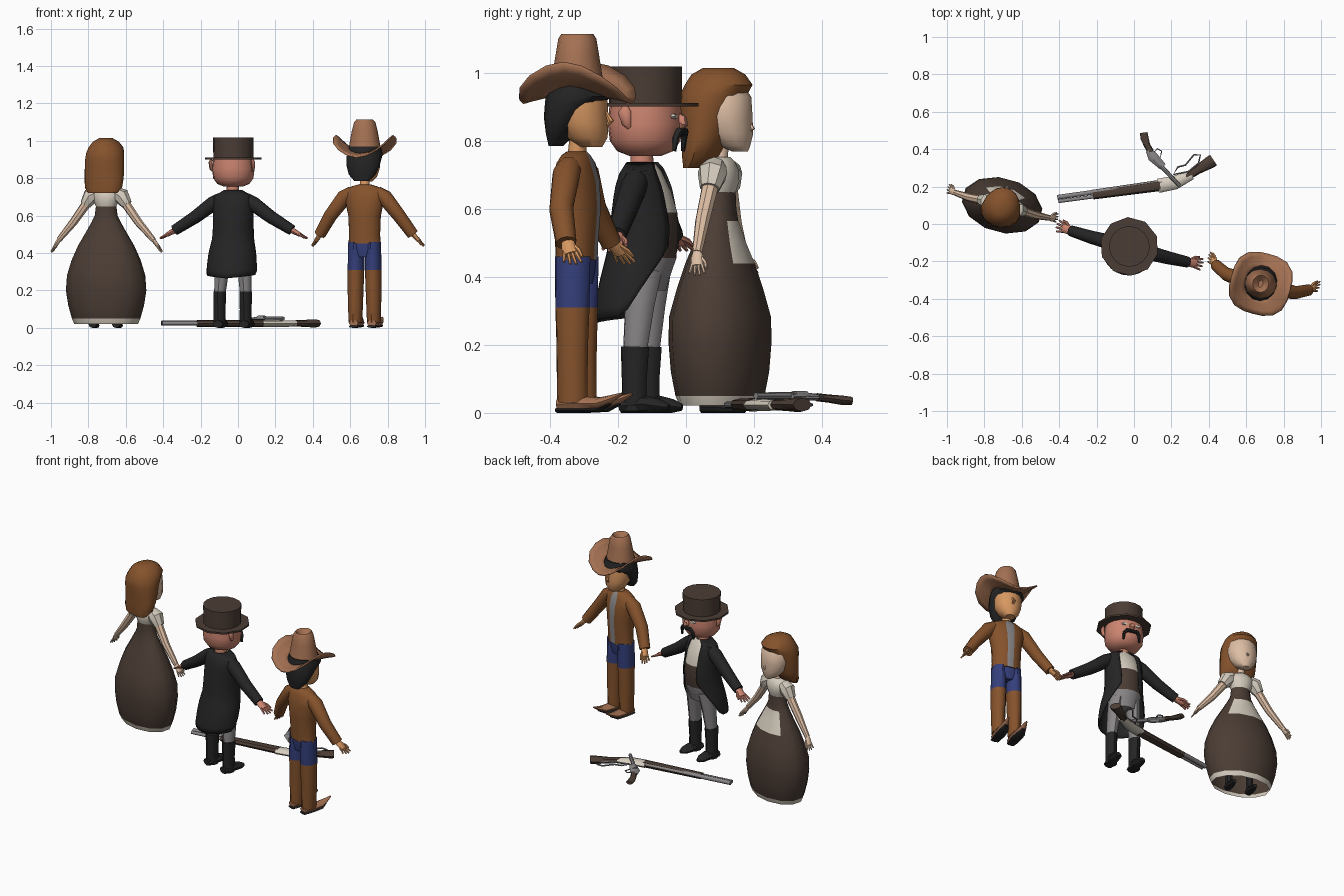
import bpy, bmesh, math
from mathutils import Vector, Matrix

COLOURS = {
    "dark_brown": (.070, .046, .035), "black": (.018, .018, .019), "brown": (.235, .085, .025),
    "tan": (.37, .165, .085), "pink": (.60, .23, .16), "fair_skin": (.72, .51, .37),
    "warm_skin": (.68, .31, .12), "off_white": (.66, .60, .51), "grey": (.25, .235, .24),
    "blue": (.035, .05, .20)}
MATS = {}
for k, c in COLOURS.items():
    MATS[k] = bpy.data.materials.new(k)
    MATS[k].diffuse_color = (*c, 1)

M = Matrix.Identity(4)   # placement of the figure being built


def place(x, y):
    return Matrix.Translation((x, y, 0)) @ Matrix.Rotation(math.radians(-15), 4, 'Z')


def build(name, verts, faces, mat, thick=0):
    """Mesh from local points; mat is a colour or a rule on the face centre."""
    me = bpy.data.meshes.new(name)
    me.from_pydata([tuple(v) for v in verts], [], faces)
    bm = bmesh.new()
    bm.from_mesh(me)
    bmesh.ops.recalc_face_normals(bm, faces=bm.faces)
    bm.to_mesh(me)
    bm.free()
    slots = []
    for p in me.polygons:
        k = mat if isinstance(mat, str) else mat(p.center)
        if k not in slots:
            slots.append(k)
            me.materials.append(MATS[k])
        p.material_index = slots.index(k)
    me.transform(M)
    ob = bpy.data.objects.new(name, me)
    bpy.context.collection.objects.link(ob)
    if thick:
        m = ob.modifiers.new("thickness", 'SOLIDIFY')
        m.thickness, m.offset = thick, 0
    return ob


def skin(name, rings, mat, caps=True, closed=False):
    n, k = len(rings[0]), len(rings)
    f = [(i * n + j, i * n + (j + 1) % n, (i + 1) % k * n + (j + 1) % n, (i + 1) % k * n + j)
         for i in range(k if closed else k - 1) for j in range(n)]
    if caps and not closed:
        f += [tuple(range(n)), tuple(range((k - 1) * n, k * n))]
    return build(name, [v for r in rings for v in r], f, mat)


def loft(name, rows, mat, n=12, caps=True, x=0):
    """Stacked ellipses: rows of (z, rx, ry, cy); one face looks straight to +y."""
    ang = [math.pi / 2 + (j + .5) * math.tau / n for j in range(n)]
    return skin(name, [[(x + rx * math.cos(a), cy + ry * math.sin(a), z) for a in ang]
                       for z, rx, ry, cy in rows], mat, caps)


def tube(name, pts, radii, mat, n=8, ref=(0, 1, 0), closed=False):
    """Sweep along points; radius is a number or (along ref, across)."""
    pts, k, rings = [Vector(p) for p in pts], len(pts), []
    for i, p in enumerate(pts):
        a0 = pts[(i - 1) % k] if closed or i else p
        a1 = pts[(i + 1) % k] if closed or i < k - 1 else p
        t = (a1 - a0).normalized()
        u = Vector(ref)
        u = (u - t * u.dot(t)).normalized()
        w = t.cross(u)
        r = radii[i] if isinstance(radii, list) else radii
        ra, rb = r if isinstance(r, tuple) else (r, r)
        rings.append([p + u * ra * math.cos(j * math.tau / n) + w * rb * math.sin(j * math.tau / n)
                      for j in range(n)])
    return skin(name, rings, mat, closed=closed)


def hand(name, s, wrist, tip, mat, w=.02):
    a, b = Vector((s * wrist[0], *wrist[1:])), Vector((s * tip[0], *tip[1:]))
    d = b - a
    tube(name + "_palm", [a, a + d * .25, a + d * .6], [(w * .7, w * .6), (w, w * .6), (w, w * .45)], mat)
    for i in range(4):
        o = Vector((0, (i - 1.5) * w * .5, 0))
        tube(f"{name}_finger", [a + d * .5 + o, a + d * (1 if i in (1, 2) else .92) + o * 1.6],
             [w * .3, w * .2], mat, 6)
    y = Vector((0, w, 0))
    tube(name + "_thumb", [a + d * .15 + y * .4, a + d * .45 + y * 1.3, a + d * .7 + y * 1.5],
         [w * .35, w * .32, w * .2], mat, 6)


SIDES = ((-1, "left"), (1, "right"))

# ---------- woman in long dress ----------
M = place(-.705, .10)


def dress_rule(c):
    if c.z < .05 or (.44 < c.z < .565 and c.y > .7 * abs(c.x)):
        return "off_white"          # hem trim and apron
    return "dark_brown"


loft("dress_skirt", [(.022, .175, .115, 0), (.05, .187, .127, 0), (.12, .207, .14, 0), (.2, .22, .146, 0),
                     (.28, .214, .146, 0), (.36, .19, .124, 0), (.44, .154, .098, 0), (.50, .118, .074, 0),
                     (.565, .08, .052, 0), (.60, .062, .047, 0), (.655, .055, .045, 0)],
     dress_rule, caps=False)
loft("blouse", [(.645, .054, .044, 0), (.68, .068, .056, 0), (.715, .078, .053, 0), (.74, .062, .042, 0),
                (.752, .03, .03, 0)], "off_white")
loft("woman_neck", [(.73, .03, .03, 0), (.755, .023, .023, 0), (.80, .023, .023, .005)], "fair_skin", 10)
loft("woman_face", [(.768, .022, .022, .062), (.785, .05, .045, .045), (.82, .075, .07, .028),
                    (.87, .088, .08, .016), (.93, .085, .08, .012), (.965, .06, .06, .005)], "fair_skin", 14)
tube("woman_nose", [(0, .082, .865), (0, .098, .835), (0, .085, .825)], [.004, .009, .005], "fair_skin", 6, (1, 0, 0))
loft("woman_hair", [(.72, .08, .03, -.075), (.75, .103, .055, -.055), (.80, .108, .07, -.042),
                    (.85, .109, .08, -.035), (.90, .108, .09, -.03), (.935, .104, .099, -.02),
                    (.965, .094, .10, -.004), (.995, .07, .08, -.005), (1.015, .035, .045, -.005)], "brown", 14)
for s, side in SIDES:
    tube(f"{side}_puff_sleeve", [(s * .05, 0, .725), (s * .085, 0, .705), (s * .115, 0, .66)],
         [.032, .045, .03], "off_white")
    tube(f"woman_{side}_arm", [(s * .09, 0, .69), (s * .18, -.005, .565), (s * .262, 0, .47)],
         [.026, .022, .015], "fair_skin")
    hand(f"woman_{side}_hand", s, (.26, 0, .473), (.305, .012, .405), "fair_skin", .019)
    tube(f"woman_{side}_shoe", [(s * .065, -.04, .018), (s * .065, .0, .018), (s * .065, .06, .012)],
         [(.018, .022), (.018, .026), (.012, .012)], "black", 8, (0, 0, 1))
    tube(f"woman_{side}_ankle", [(s * .065, -.02, .02), (s * .065, -.02, .14)], .022, "black")

# ---------- stout man in tail coat ----------
M = place(-.025, -.12)
loft("top_hat_crown", [(.905, .107, .107, 0), (1.018, .109, .109, 0)], "dark_brown", 16)
loft("top_hat_brim", [(.901, .157, .157, 0), (.911, .157, .157, 0)], "dark_brown", 10)
loft("man_head", [(.755, .05, .045, .0), (.77, .086, .083, .0), (.80, .108, .104, 0), (.85, .114, .11, 0),
                  (.905, .107, .105, 0)], "pink", 16)
loft("man_neck", [(.71, .038, .036, -.01), (.77, .032, .032, -.01)], "pink", 10)
tube("man_nose", [(0, .098, .878), (0, .112, .862), (0, .114, .85), (0, .105, .838)],
     [.006, .016, .017, .008], "pink", 8, (1, 0, 0))


def body_rule(c):
    if c.z < .45:
        return "grey"
    return "off_white" if c.z > .585 and c.y > 0 and abs(c.x) < .05 else "dark_brown"


loft("vest_and_shirt", [(.36, .075, .06, 0), (.40, .088, .072, 0), (.455, .1, .088, .003), (.54, .1, .094, .003),
                        (.59, .098, .092, .002), (.65, .094, .075, 0), (.71, .08, .052, -.005),
                        (.732, .035, .036, -.005)], body_rule, 14)
COAT = [(.735, .045, .045, -.008), (.715, .1, .058, -.008), (.66, .107, .08, -.005), (.55, .106, .1, 0),
        (.48, .109, .102, -.005), (.40, .126, .107, -.02), (.32, .133, .115, -.03), (.25, .131, .122, -.032)]


def coat_point(a, z):
    """a is the angle from the back, z picks an interpolated ellipse."""
    for p, q in zip(COAT, COAT[1:]):
        if z >= q[0]:
            break
    f = (z - p[0]) / (q[0] - p[0])
    rx, ry, cy = (p[i] + f * (q[i] - p[i]) for i in (1, 2, 3))
    return (rx * math.sin(a), cy - ry * math.cos(a), z)


# tail coat: open front, hem rising in a curve towards the front
cols, rows, verts = 22, 14, []
for i in range(rows + 1):
    for j in range(cols + 1):
        a = math.radians(150) * (2 * j / cols - 1)
        t = abs(a) / math.pi
        hem = .265 + .04 * t if t < .5 else .285 + .62 * (t - .5)
        verts.append(coat_point(a, .735 + (hem - .735) * i / rows))
w = cols + 1
build("tail_coat", verts, [(i * w + j, i * w + j + 1, (i + 1) * w + j + 1, (i + 1) * w + j)
                           for i in range(rows) for j in range(cols)], "black", .007)
for s, side in SIDES:
    tube(f"coat_{side}_sleeve", [(s * .07, -.005, .69), (s * .11, -.005, .665), (s * .21, -.005, .592),
                                 (s * .325, 0, .522)], [.034, .04, .035, .029], "black", 10)
    hand(f"man_{side}_hand", s, (.315, 0, .527), (.405, .008, .478), "pink", .025)
    tube(f"man_{side}_ear", [(s * .112, -.03, .90), (s * .118, -.032, .885), (s * .116, -.025, .85), (s * .11, -.02, .838)],
         [(.010, .008), (.02, .010), (.014, .009), (.006, .005)], "pink")
    tube(f"{side}_eye", [(s * .04, .094, .872), (s * .04, .105, .872)], [(.008, .018), (.007, .016)],
         "off_white", 8, (0, 0, 1))
    tube(f"moustache_{side}", [(0, .113, .826), (s * .03, .112, .828), (s * .046, .106, .81), (s * .05, .102, .77)],
         [.010, .012, .010, .006], "black", 8)
    tube(f"trouser_{side}_leg", [(s * .05, .01, .42), (s * .062, .0, .32), (s * .072, -.012, .18)],
         [(.055, .045), (.045, .038), (.036, .03)], "grey", 10)
    tube(f"man_{side}_boot", [(s * .072, -.012, .195), (s * .072, -.014, .10), (s * .072, -.014, .005)],
         [(.043, .034), (.038, .031), (.038, .032)], "black", 10)
    tube(f"man_{side}_boot_foot", [(s * .072, -.055, .02), (s * .072, .02, .026), (s * .074, .065, .02), (s * .076, .092, .016)],
         [(.02, .028), (.026, .034), (.02, .03), (.01, .014)], "black", 8, (0, 0, 1))

# ---------- cattle hand in wide hat ----------
M = place(.68, -.31)
loft("jacket", [(.45, .089, .06, -.012), (.50, .086, .062, -.012), (.60, .09, .07, -.012), (.68, .108, .068, -.014),
                (.735, .112, .052, -.014), (.757, .07, .042, -.014), (.768, .03, .03, -.012)],
     lambda c: "grey" if c.y > .02 and abs(c.x) < .01 else "brown", 14)
loft("jeans_hips", [(.38, .06, .045, -.012), (.42, .086, .052, -.012), (.47, .085, .055, -.012)], "blue")
loft("hand_neck", [(.75, .028, .028, -.012), (.83, .025, .025, -.005)], "warm_skin", 10)
loft("hand_face", [(.782, .03, .035, .03), (.81, .06, .06, .02), (.85, .077, .074, .008), (.90, .083, .077, .003),
                   (.95, .08, .075, 0)], "warm_skin", 14)
tube("hand_nose", [(0, .076, .888), (0, .092, .858), (0, .08, .845)], [.004, .010, .005], "warm_skin", 6, (1, 0, 0))
loft("short_hair", [(.785, .04, .02, -.075), (.82, .075, .042, -.06), (.87, .092, .065, -.043),
                    (.91, .097, .085, -.02), (.93, .098, .097, -.006), (.97, .085, .085, -.008)], "black", 14)
loft("wide_hat_crown", [(.93, .09, .088, -.01), (.98, .083, .075, -.01), (1.05, .07, .064, -.01),
                        (1.1, .057, .056, -.01), (1.115, .043, .047, -.01), (1.085, .012, .02, -.01)], "tan", 12)

# hat brim: rounded square, sides curled up, front and back dipped
n, radii, verts = 20, (.07, .1, .135, .16), []
for r in radii:
    for j in range(n):
        c, s = math.cos(j * math.tau / n), math.sin(j * math.tau / n)
        k = r / (abs(c) ** 3 + abs(s) ** 3) ** (1 / 3)
        f = (r / .16) ** 2
        verts.append((k * c, k * s * 1.03 - .01, .938 + f * (.092 * c * c - .026 * s * s)))
build("wide_hat_brim", verts, [(i * n + j, i * n + (j + 1) % n, (i + 1) * n + (j + 1) % n, (i + 1) * n + j)
                               for i in range(len(radii) - 1) for j in range(n)], "tan", .008)
for s, side in SIDES:
    tube(f"jacket_{side}_sleeve", [(s * .07, -.014, .725), (s * .11, -.014, .70), (s * .19, -.008, .60), (s * .257, .025, .50)],
         [.034, .042, .036, .031], "brown", 10)
    hand(f"hand_{side}_hand", s, (.25, .025, .51), (.307, .06, .438), "warm_skin", .022)
    tube(f"jeans_and_chaps_{side}_leg", [(s * .046, -.012, .46), (s * .048, -.012, .31), (s * .05, -.012, .2), (s * .051, -.012, .03)],
         [(.054, .042), (.052, .044), (.048, .042), (.046, .036)], lambda c: "blue" if c.z > .31 else "brown", 10)
    tube(f"pointed_{side}_boot", [(s * .05, -.055, .026), (s * .05, .01, .028), (s * .052, .07, .028), (s * .055, .105, .04), (s * .057, .142, .056)],
         [(.018, .026), (.022, .032), (.017, .03), (.012, .018), (.004, .005)], "tan", 8, (0, 0, 1))
    tube(f"boot_{side}_sole", [(s * .05, -.058, .008), (s * .05, .01, .008), (s * .052, .07, .009), (s * .055, .105, .026)],
         [(.008, .026), (.008, .031), (.006, .028), (.004, .012)], "black", 8, (0, 0, 1))

# ---------- guns on the ground ----------
M = Matrix.Identity(4)
Z = (0, 0, 1)
tube("rifle_barrel", [(-.41, .143, .026), (.15, .222, .026)], .013, "grey", 10, Z)
tube("rifle_magazine_tube", [(-.405, .121, .024), (.15, .195, .024)], .010, "grey", 10, Z)
tube("rifle_fore_end", [(-.22, .157, .024), (.14, .206, .024)], [(.018, .026), (.02, .03)], "dark_brown", 8, Z)
tube("rifle_receiver", [(.13, .204, .023), (.22, .222, .023), (.31, .262, .023)],
     [(.018, .038), (.018, .037), (.016, .024)], "off_white", 8, Z)
tube("rifle_stock", [(.28, .25, .024), (.34, .29, .024), (.41, .332, .024), (.425, .342, .024)],
     [(.016, .02), (.018, .024), (.022, .034), (.02, .033)], "dark_brown", 8, Z)
tube("rifle_lever", [(.21, .265, .024), (.235, .305, .024), (.275, .315, .024), (.32, .37, .024), (.355, .37, .024),
                     (.345, .325, .024), (.29, .28, .024)], .005, "grey", 6, Z, True)
tube("revolver_grip", [(.052, .488, .035), (.056, .46, .037), (.07, .42, .042), (.09, .385, .046)],
     [(.012, .02), (.014, .022), (.012, .017), (.012, .018)], "dark_brown", 8, Z)
tube("revolver_frame", [(.078, .395, .045), (.10, .36, .048), (.155, .305, .048)], [(.01, .016), (.011, .028), (.01, .02)], "grey", 8, Z)
tube("revolver_cylinder", [(.108, .352, .048), (.143, .316, .048)], .017, "grey", 10, Z)
tube("revolver_barrel", [(.14, .315, .05), (.243, .205, .05)], [.012, .010], "grey", 8, Z)
tube("revolver_trigger_guard", [(.105, .38, .046), (.125, .402, .046), (.148, .39, .046), (.14, .355, .046)],
     .004, "grey", 6, Z, True)

# smooth shading with sharp creases kept
bpy.ops.object.select_all(action='SELECT')
bpy.context.view_layer.objects.active = bpy.context.selected_objects[0]
bpy.ops.object.shade_smooth_by_angle(angle=math.radians(42))
